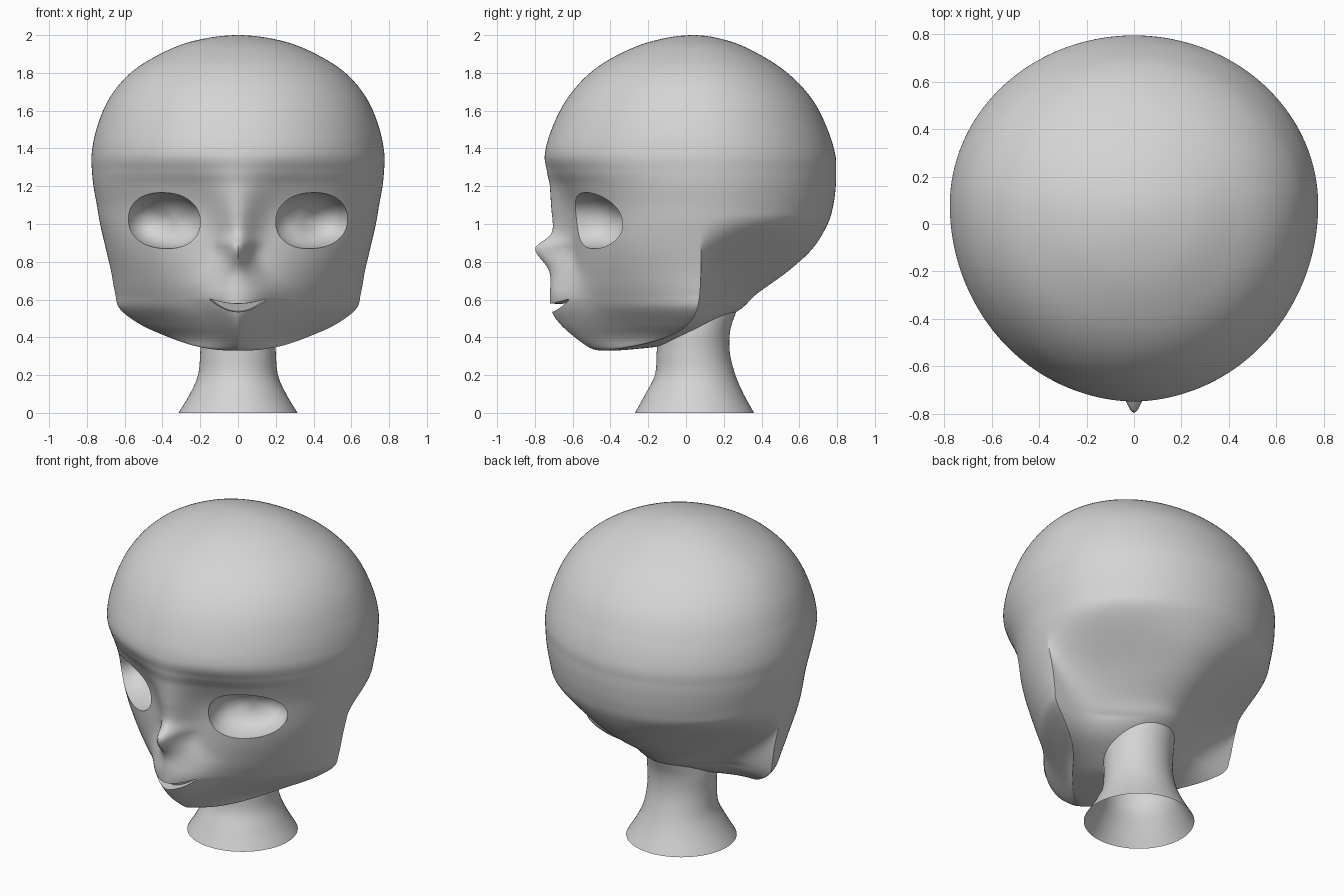
import bpy, bmesh, math
from mathutils import Vector

if "Cube" in bpy.data.objects:
    bpy.data.objects.remove(bpy.data.objects["Cube"])

skin = bpy.data.materials.new("plain_grey")
skin.diffuse_color = (0.66, 0.66, 0.66, 1)
skin.use_nodes = True
skin.node_tree.nodes["Principled BSDF"].inputs["Base Color"].default_value = skin.diffuse_color

# Head sections: height, half width, back y, face y
HEAD = [
    (.33, 0, -.42, -.42), (.335, .12, -.30, -.48), (.36, .25, -.10, -.52),
    (.41, .39, .02, -.56), (.47, .52, .15, -.59), (.55, .625, .29, -.61),
    (.63, .65, .375, -.615), (.75, .672, .54, -.607), (.87, .70, .67, -.60),
    (1.0, .73, .75, -.60), (1.1, .747, .78, -.615), (1.2, .765, .793, -.657),
    (1.28, .773, .795, -.708), (1.37, .775, .79, -.745), (1.5, .75, .75, -.712),
    (1.65, .69, .675, -.638), (1.78, .59, .56, -.53), (1.88, .45, .42, -.39),
    (1.965, .25, .24, -.19), (2.0, 0, .04, .04),
]
# Neck sections: height, half width, front y, back y
NECK = [(0, .315, -.27, .36), (.1, .255, -.215, .305), (.2, .212, -.165, .262),
        (.32, .20, -.155, .232), (.44, .20, -.155, .235), (.56, .18, -.14, .275)]


def smooth(a, b, x):
    t = max(0, min(1, (x - a) / (b - a)))
    return t * t * (3 - 2 * t)


def section(table, t, closed):
    """Smooth interpolation along a table of sections."""
    def row(i):
        if 0 <= i < len(table):
            return table[i]
        end, near = (table[0], table[1]) if i < 0 else (table[-1], table[-2])
        mirrored = [2 * e - n for e, n in zip(end, near)]
        if closed:                       # poles stay flat
            mirrored[0] = near[0]
        return mirrored
    i = min(int(t), len(table) - 2)
    f = t - i
    return [b + .5 * f * (c - a + f * (2*a - 5*b + 4*c - d + f * (3*(b - c) + d - a)))
            for a, b, c, d in zip(row(i-1), row(i), row(i+1), row(i+2))]


def middle_y(z):
    """Widest line of the head: moves back from chin to jaw corner."""
    return .08 - .5 * math.exp((.33 - z) / .07) - .04 * max(0, (z - 1.4) / .6)


def back_power(z):
    """Narrow nape with hollows beside it, widening to a round skull."""
    if z < .55:
        return max(1.2, 5 - (.55 - z) * 20)
    return .5 + 4.5 * (max(0, 1.05 - z) / .5) ** 2


def front_power(z):
    """Pointed chin and muzzle, round above the cheeks."""
    return 1.15 + .85 * smooth(.35, .95, z)


def ridge(x, z):
    """Centre-line relief: chin keel, muzzle, nose and its bridge."""
    height = .105 * smooth(.3, .56, z) * (1 - smooth(1.05, 1.4, z))
    height += .093 * math.exp(-((z - .87) / (.053 if z > .87 else .085)) ** 2)
    if z < .6:
        width = .18 - (.6 - z) * .35
    elif z < .87:
        width = .18 - .115 * smooth(.6, .85, z)
    else:
        width = .065 + (z - .87) * .27
    power = 1.9 + 1.1 * math.exp(-((z - .6) / .07) ** 2)
    return height * math.exp(-(abs(x) / width) ** power)


def front_y(s, x):
    """Depth of the face at a sideways position on one section."""
    z, w, yb, yf = s
    yc, m = middle_y(z), front_power(z)
    depth = max(0, 1 - (abs(x) / w) ** m) ** (1 / m) if w > 1e-5 else 0
    return yc + (yf - yc) * depth - ridge(x, z) * min(1, depth * 2)


def face_point(x, z):
    lo, hi = 0, len(HEAD) - 1
    for _ in range(40):
        mid = (lo + hi) / 2
        if section(HEAD, mid, True)[0] < z:
            lo = mid
        else:
            hi = mid
    return Vector((x, front_y(section(HEAD, lo, True), x), z))


def bridge(bm, a, b):
    n = len(a)
    for i in range(n):
        bm.faces.new((a[i], a[(i + 1) % n], b[(i + 1) % n], b[i]))


def pocket(bm, edges, steps, way):
    """Sink an open border inwards by (scale, depth) steps and close it."""
    verts = {v for e in edges for v in e.verts}
    centre = sum((v.co for v in verts), Vector()) / len(verts)
    last_scale, last_depth = 1, 0
    for scale, depth in steps:
        geom = bmesh.ops.extrude_edge_only(bm, edges=edges)["geom"]
        edges = [g for g in geom if isinstance(g, bmesh.types.BMEdge) and g.is_boundary]
        old = centre + way * last_depth
        new = centre + way * depth
        for v in (g for g in geom if isinstance(g, bmesh.types.BMVert)):
            v.co = new + (v.co - old) * (scale / last_scale)
        last_scale, last_depth = scale, depth
    bmesh.ops.edgeloop_fill(bm, edges=edges)


def finish(name, bm, angle):
    bmesh.ops.recalc_face_normals(bm, faces=bm.faces[:])
    me = bpy.data.meshes.new(name)
    bm.to_mesh(me)
    bm.free()
    ob = bpy.data.objects.new(name, me)
    bpy.context.collection.objects.link(ob)
    me.materials.append(skin)
    bpy.ops.object.select_all(action='DESELECT')
    ob.select_set(True)
    bpy.context.view_layer.objects.active = ob
    bpy.ops.object.shade_smooth_by_angle(angle=math.radians(angle))


# Eye outline: a slightly tilted oval
EX, EZ, EA, EB, EN = .39, 1.018, .19, .148, 2.2


def eye_radius(x, z):
    u = (abs(x) - EX) / EA
    v = (z - EZ - .04 * (abs(x) - EX)) / EB
    return (abs(u) ** EN + abs(v) ** EN) ** (1 / EN)


# Mouth outline: an upturned crescent
def lips(x):
    k = min(1, (x / .155) ** 2)
    return .535 + .07 * k, .578 + .028 * k


def in_mouth(x, z):
    low, high = lips(x)
    return abs(x) < .155 and low < z < high


# Head shell
COLS, ROWS = 256, 200
bm = bmesh.new()
rings = []
for r in range(1, ROWS):
    s = section(HEAD, (len(HEAD) - 1) * r / ROWS, True)
    z, w, yb, yf = s
    yc, p, m = middle_y(z), back_power(z), front_power(z)
    ring = []
    for c in range(COLS):
        a = 2 * math.pi * c / COLS
        ca, sa = math.cos(a), math.sin(a)
        if sa <= 1e-9:
            x = w * math.copysign(abs(ca) ** (2 / m), ca)
            y = front_y(s, x)
        else:
            x = w * ca
            y = yc + (yb - yc) * sa ** (2 * p)
        ring.append(bm.verts.new((x, y, z)))
    rings.append(ring)
for a, b in zip(rings, rings[1:]):
    bridge(bm, a, b)
for ring, end in ((rings[0], HEAD[0]), (rings[-1], HEAD[-1])):
    pole = bm.verts.new((0, end[3], end[0]))
    for i in range(COLS):
        bm.faces.new((ring[i], ring[(i + 1) % COLS], pole))

# Open the eyes and mouth, then fit their borders to the outlines
holes = []
for f in bm.faces:
    p = f.calc_center_median()
    if p.y < -.1 and (eye_radius(p.x, p.z) < 1 or in_mouth(p.x, p.z)):
        holes.append(f)
bmesh.ops.delete(bm, geom=holes, context='FACES')
for v in bm.verts:
    if not v.is_boundary:
        continue
    x, z = v.co.x, v.co.z
    if z > .8:
        k = 1 / eye_radius(x, z)
        side = math.copysign(1, x)
        v.co = face_point(side * (EX + (abs(x) - EX) * k), EZ + (z - EZ) * k)
    else:
        x = max(-.155, min(.155, x))
        v.co = face_point(x, min(lips(x), key=lambda h: abs(h - z)))

# Eye sockets with thin lids, and a shallow mouth
border = [e for e in bm.edges if e.is_boundary]
for side in (-1, 1):
    eye = [e for e in border if e.verts[0].co.z > .8 and e.verts[0].co.x * side > 0]
    pocket(bm, eye, [(.98, .03), (.9, .09), (.7, .14), (.4, .165), (.15, .17)],
           Vector((-.35 * side, .94, 0)))
mouth = [e for e in border if e.verts[0].co.z < .8]
pocket(bm, mouth, [(.97, .03), (.9, .06)], Vector((0, 1, 0)))
finish("head", bm, 45)

# Neck, open at the bottom and trimmed where it enters the jaw
bm = bmesh.new()
rings = []
for r in range(37):
    z, w, y0, y1 = section(NECK, (len(NECK) - 1) * r / 36, False)
    rings.append([bm.verts.new((w * math.cos(a), (y0 + y1) / 2 + (y1 - y0) / 2 * math.sin(a), z))
                  for a in (2 * math.pi * c / 64 for c in range(64))])
for a, b in zip(rings, rings[1:]):
    bridge(bm, a, b)
hidden = [f for f in bm.faces
          if f.calc_center_median().z > .42 and f.calc_center_median().y < -.03]
bmesh.ops.delete(bm, geom=hidden, context='FACES')
finish("neck", bm, 60)
